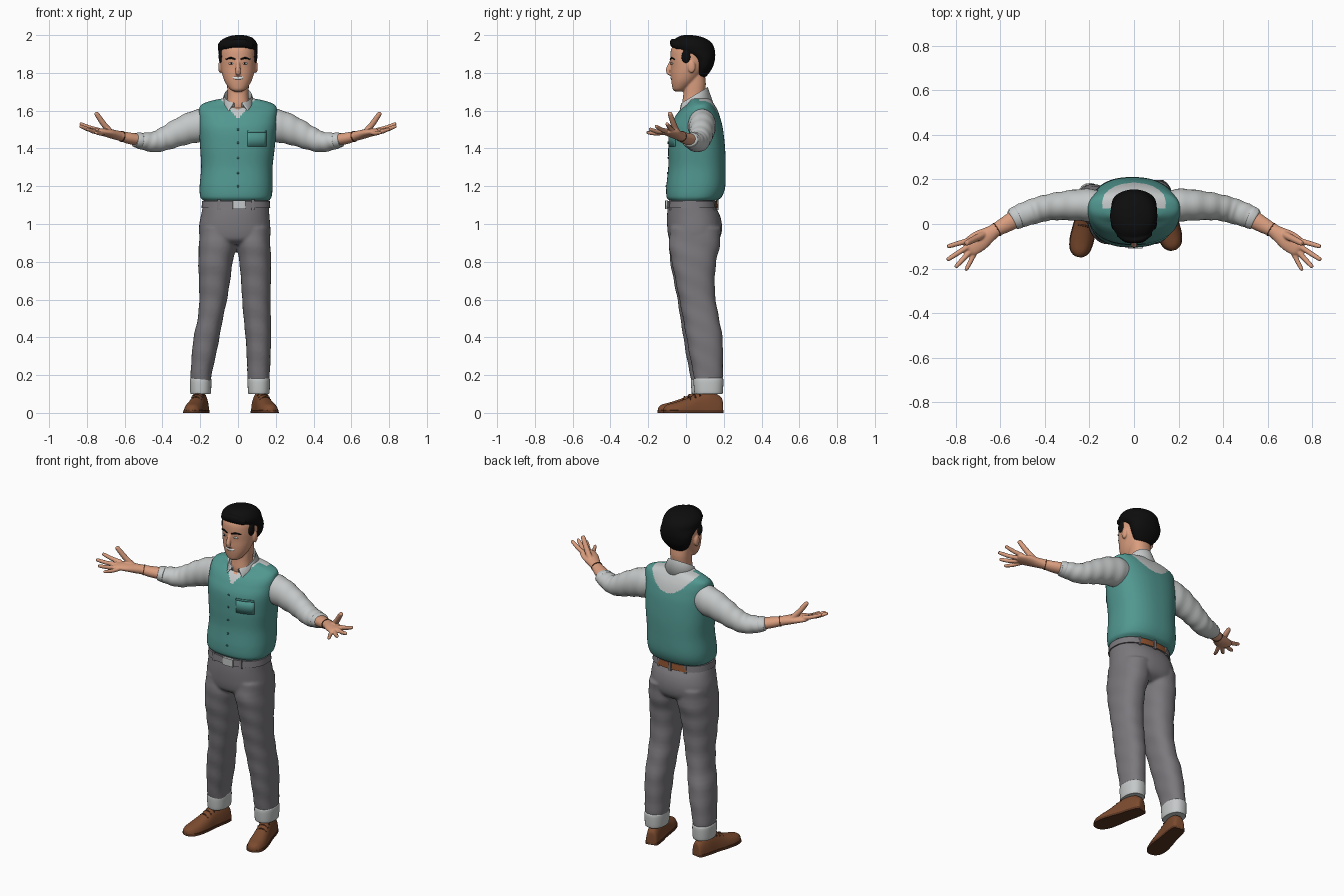
import bpy, bmesh, math
from mathutils import Vector


def mat(name, r, g, b):
    m = bpy.data.materials.new(name)
    m.diffuse_color = (r, g, b, 1)
    return m


TEAL = mat("vest_teal", .083, .31, .28)
DTEAL = mat("dark_teal", .035, .15, .135)
SHIRT = mat("shirt_grey", .56, .58, .58)
TROUSER = mat("trouser_grey", .20, .19, .205)
SKIN = mat("skin", .70, .34, .21)
HAIR = mat("hair_black", .004, .004, .004)
SHOE = mat("shoe_brown", .20, .07, .028)
SOLE = mat("sole_brown", .10, .035, .015)
WHITE = mat("white", .8, .8, .78)
BELT = mat("belt_brown", .27, .085, .03)


def spline(rows, sub):
    """Catmull-Rom interpolation of number rows."""
    out, n = [], len(rows)
    for i in range(n - 1):
        p = [rows[max(0, min(n - 1, i + k))] for k in (-1, 0, 1, 2)]
        for s in range(sub):
            t = s / sub
            out.append([.5 * (2 * b + (c - a) * t + (2 * a - 5 * b + 4 * c - d) * t * t
                              + (3 * b - a - 3 * c + d) * t ** 3) for a, b, c, d in zip(*p)])
    return out + [list(rows[-1])]


def oval(seg, n):
    pts = []
    for i in range(seg):
        t = 2 * math.pi * i / seg
        c, s = math.cos(t), math.sin(t)
        pts.append((math.copysign(abs(c) ** (2 / n), c), math.copysign(abs(s) ** (2 / n), s), t))
    return pts


def stack(rows, n=2.3, sub=4, seg=48, fold=0):
    """Level sections from rows of (z, x0, x1, y0, y1)."""
    out = []
    for z, x0, x1, y0, y1 in spline(rows, sub):
        ring = []
        for c, s, t in oval(seg, n):
            f = 1 + fold * math.sin(55 * z + 2 * math.sin(t) + t)
            ring.append(Vector(((x0 + x1) / 2 + f * c * (x1 - x0) / 2, (y0 + y1) / 2 + f * s * (y1 - y0) / 2, z)))
        out.append(ring)
    return out


def tube(rows, n=2, sub=4, seg=24, fold=0, low=-9, high=9):
    """Sections across a path of (x, y, z, side radius, upright radius)."""
    path, out = spline(rows, sub), []
    for i, (x, y, z, a, b) in enumerate(path):
        d = Vector(path[min(i + 1, len(path) - 1)][:3]) - Vector(path[max(i - 1, 0)][:3])
        d.normalize()
        u = Vector((0, 0, 1)).cross(d)
        u = u.normalized() if u.length > .05 else Vector((1, 0, 0))
        v = d.cross(u)
        ring = []
        for c, s, t in oval(seg, n):
            f = 1 + fold * math.sin(1.3 * i + 2 * math.sin(t))
            p = Vector((x, y, z)) + u * (a * c * f) + v * (b * s * f)
            p.z = max(low, min(high, p.z))
            ring.append(p)
        out.append(ring)
    return out


def build(name, parts, mats, rule=None, mirror=False, voxel=0, closed=True):
    bm = bmesh.new()
    for rings in parts:
        vs = [[bm.verts.new(p) for p in r] for r in rings]
        k = len(vs[0])
        for a, b in zip(vs, vs[1:]):
            for i in range(k if closed else k - 1):
                j = (i + 1) % k
                bm.faces.new((a[i], a[j], b[j], b[i]))
        if closed:
            bm.faces.new(vs[0])
            bm.faces.new(vs[-1])
    bmesh.ops.recalc_face_normals(bm, faces=bm.faces)
    if rule:
        for f in bm.faces:
            f.material_index = rule(f.calc_center_median())
    me = bpy.data.meshes.new(name)
    bm.to_mesh(me)
    bm.free()
    me.shade_smooth()
    me.set_sharp_from_angle(angle=math.radians(50))
    for m in mats:
        me.materials.append(m)
    ob = bpy.data.objects.new(name, me)
    bpy.context.collection.objects.link(ob)
    if voxel:
        r = ob.modifiers.new("Union", "REMESH")
        r.mode, r.voxel_size, r.use_smooth_shade = "VOXEL", voxel, True
        s = ob.modifiers.new("Soften", "SMOOTH")
        s.factor, s.iterations = .5, 3
    if mirror:
        ob.modifiers.new("Mirror", "MIRROR")
    return ob


def ball(x, y, z, a, b, c):
    return [[Vector((x + a * math.sin(p) * math.cos(t), y + b * math.sin(p) * math.sin(t), z + c * math.cos(p)))
             for t in [k * math.pi / 8 for k in range(16)]] for p in [.05 + k * 3.04 / 8 for k in range(9)]]


# vest with bare throat and the shirt showing in the front V and back scoop
def vest_rule(p):
    if p.y < .05 and p.z > 1.597 + 1.4 * abs(p.x):
        return 2
    edge = 1.55 + 5 * p.x ** 2 if p.y > .07 else 1.555 + 1.15 * abs(p.x)
    return 1 if p.z > edge else 0


build("vest", [stack([
    (1.125, -.185, .165, -.09, .165), (1.145, -.2, .178, -.103, .19), (1.20, -.203, .183, -.104, .208),
    (1.30, -.195, .183, -.094, .210), (1.40, -.2, .194, -.094, .207), (1.50, -.206, .204, -.088, .196),
    (1.56, -.207, .207, -.062, .182), (1.60, -.207, .207, -.034, .168), (1.63, -.195, .195, 0, .152),
    (1.65, -.15, .15, .015, .138), (1.663, -.09, .09, .02, .125), (1.668, -.05, .05, .03, .1)],
    n=2.4, sub=14, seg=200)], [TEAL, SHIRT, SKIN], vest_rule)


def chest(x, z, out):
    return Vector((x, .055 - .149 * (1 - abs(x / .202) ** 2.4) ** (1 / 2.4) - out, z))


# vest pocket and buttons
def plate(name, x0, x1, z0, z1, out, m):
    build(name, [[[chest(x0 + (x1 - x0) * i / 8, z, out) for i in range(9)] for z in (z0, (z0 + z1) / 2, z1)]],
          [m], closed=False).modifiers.new("Thick", "SOLIDIFY").thickness = .005


plate("chest_pocket", .05, .15, 1.41, 1.485, .001, TEAL)
plate("pocket_trim", .05, .15, 1.485, 1.495, .002, TEAL)
build("buttons", [ball(0, y, z, .006, .004, .006) for y, z in
                  ((-.089, 1.5), (-.095, 1.43), (-.094, 1.35), (-.097, 1.27), (-.104, 1.2))], [DTEAL])

# shirt collar
rows = [[], [], []]
for i in range(41):
    t = math.radians(-165 + 330 * i / 40)
    f = (1 - math.cos(t)) / 2
    for row, (k, rx, ry, z) in zip(rows, ((1, .07, .066, 1.62), (1, .073, .07, 1.725 - .085 * f),
                                          (.82, .1, .098 + .02 * f, 1.645 - .07 * f * f))):
        row.append(Vector((rx * math.sin(k * t), .045 + ry * math.cos(k * t), z)))
build("collar", [rows], [SHIRT], closed=False).modifiers.new("Thick", "SOLIDIFY").thickness = .006

# sleeves, cuffs, forearms with hands, wristbands
build("sleeve", [tube([
    (.13, .08, 1.535, .065, .075), (.21, .085, 1.52, .073, .085), (.30, .083, 1.49, .066, .075),
    (.38, .075, 1.455, .059, .063), (.44, .06, 1.435, .057, .055), (.50, .04, 1.438, .053, .046),
    (.545, .022, 1.445, .046, .037)], fold=.025, sub=6, seg=32)], [SHIRT], mirror=True)
build("sleeve_cuff", [tube([(.515, .033, 1.441, .047, .04), (.522, .03, 1.442, .052, .043),
                            (.542, .02, 1.445, .047, .038), (.548, .017, 1.446, .04, .032)])], [SHIRT], mirror=True)


def finger(base, tip, r, lift):
    mid = (Vector(base) + Vector(tip)) / 2 + Vector((0, 0, lift))
    end = Vector(tip) + (Vector(tip) - mid).normalized() * .005
    return tube([(*base, r, r), (*mid, r * .95, r * .95), (*tip, r * .75, r * .75), (*end, r * .3, r * .3)], seg=12)


hand = [tube([(.52, .03, 1.444, .042, .033), (.58, -.005, 1.455, .036, .03), (.62, -.027, 1.465, .031, .026),
              (.65, -.047, 1.472, .036, .025), (.69, -.073, 1.482, .046, .022), (.73, -.1, 1.488, .044, .017),
              (.745, -.11, 1.49, .034, .011)]),
        finger((.735, -.072, 1.497), (.832, -.1, 1.53), .0125, -.004),
        finger((.735, -.095, 1.492), (.833, -.158, 1.517), .0125, -.006),
        finger((.725, -.113, 1.487), (.797, -.19, 1.502), .0125, -.006),
        finger((.71, -.123, 1.482), (.752, -.204, 1.484), .0115, -.004),
        finger((.67, -.045, 1.482), (.75, -.085, 1.585), .0165, -.006)]
build("hand", hand, [SKIN], mirror=True, voxel=.004)
build("wristband", [tube([(.612, -.023, 1.463, .033, .029), (.617, -.026, 1.464, .033, .029)])], [SOLE], mirror=True)

# trousers
hips = stack([(1.135, -.18, .16, -.088, .155), (1.10, -.185, .163, -.095, .152), (1.05, -.195, .166, -.1, .178),
              (1.0, -.205, .17, -.1, .19), (.95, -.206, .172, -.096, .188), (.915, -.195, .16, -.085, .17),
              (.89, -.14, .11, -.05, .13)], n=2.3)
leg_a = [(.98, -.2, -.01, -.085, .178), (.88, -.207, -.014, -.09, .175), (.8, -.21, -.028, -.083, .16),
         (.7, -.207, -.042, -.065, .148), (.6, -.205, -.058, -.045, .145), (.5, -.213, -.08, -.03, .152),
         (.4, -.235, -.098, -.014, .17), (.3, -.245, -.118, .002, .178), (.2, -.251, -.14, .022, .178),
         (.13, -.248, -.142, .035, .172)]
leg_b = [(.98, -.02, .168, -.085, .185), (.88, -.008, .172, -.09, .178), (.8, .007, .175, -.075, .16),
         (.7, .016, .174, -.055, .152), (.6, .022, .172, -.035, .157), (.5, .03, .174, -.016, .175),
         (.4, .04, .175, .002, .193), (.3, .046, .172, .02, .196), (.2, .05, .168, .04, .195),
         (.13, .055, .163, .05, .188)]
build("trousers", [hips, stack(leg_a, fold=.015), stack(leg_b, fold=.015)], [TROUSER], voxel=.008)
for x0, x1, y0, y1 in ((-.253, -.143, .03, .18), (.053, .167, .044, .195)):
    build("trouser_cuff", [stack([(.1, x0 + .006, x1 - .006, y0 + .006, y1 - .006), (.108, x0, x1, y0, y1),
                                  (.175, x0 - .002, x1 + .002, y0 - .004, y1 + .003),
                                  (.185, x0 + .005, x1 - .005, y0 + .005, y1 - .005)])], [SHIRT])

# belt, buckle and belt loops
build("belt", [stack([(1.085, -.193, .171, -.104, .168), (1.122, -.19, .168, -.1, .164)], n=2.3)],
      [TROUSER, BELT], lambda p: 1 if p.y > .1 and abs(p.x + .01) < .1 else 0)
build("buckle", [stack([(1.08, -.028, .04, -.11, -.095), (1.125, -.028, .04, -.11, -.095)], n=6)], [SHIRT])
build("belt_loops", [stack([(1.075, x - .008, x + .008, y - .006, y + .006),
                            (1.13, x - .008, x + .008, y - .006, y + .006)], n=6, seg=16)
                     for x, y in ((-.1, -.085), (.08, -.085), (-.1, .148), (.08, .148), (-.01, .166))], [TROUSER])

# shoes with soles and laces
PROFILE = [(0, .02, .06), (.03, .034, .085), (.2, .041, .115), (.4, .043, .108), (.58, .049, .08),
           (.78, .051, .058), (.92, .041, .046), (.98, .024, .034), (1, .01, .022)]
for heel, toe in ((Vector((-.185, .17, 0)), Vector((-.25, -.148, 0))), (Vector((.1, .192, 0)), Vector((.178, -.118, 0)))):
    at = [(*heel.lerp(toe, t), w, h) for t, w, h in PROFILE]
    build("shoe", [tube(at, n=2.4, seg=32, low=.004)], [SHOE])
    build("sole", [tube([(x, y, z, w * 1.07, h) for x, y, z, w, h in at], n=2.4, seg=32, low=0, high=.014)], [SOLE])
    side = Vector((0, 0, 1)).cross(toe - heel).normalized()
    laces = []
    for t, h in ((.4, .107), (.48, .097), (.56, .085)):
        c = heel.lerp(toe, t)
        laces.append(tube([(*(c + side * k * .03 + Vector((0, 0, h - abs(k) * .017))), .004, .004)
                           for k in (-1, 0, 1)], seg=8))
    build("laces", laces, [SOLE])

# neck, head, ears and nose
neck = stack([(1.56, -.065, .065, 0, .11), (1.62, -.062, .062, -.02, .105), (1.68, -.056, .056, -.015, .1),
              (1.74, -.058, .058, -.01, .105), (1.79, -.06, .06, 0, .1)])
head = stack([(1.702, -.02, .02, -.058, -.02), (1.713, -.042, .042, -.07, .005), (1.75, -.068, .068, -.077, .05),
              (1.79, -.083, .083, -.08, .085), (1.83, -.091, .091, -.08, .11), (1.88, -.094, .094, -.083, .125),
              (1.93, -.09, .09, -.077, .125), (1.965, -.065, .065, -.045, .09), (1.975, -.02, .02, 0, .04)], n=2.1)
nose = tube([(0, -.07, 1.875, .008, .008), (0, -.083, 1.85, .009, .01), (0, -.095, 1.815, .014, .012),
             (0, -.092, 1.797, .014, .009), (0, -.078, 1.79, .008, .005)])
ears = [ball(s * .095, .03, 1.832, .01, .02, .033) for s in (-1, 1)]
build("head", [neck, head, nose] + ears, [SKIN], voxel=.005)

# hair with sideburns and a swept front lock
hair = [stack([(1.772, -.03, .03, .06, .095), (1.79, -.06, .06, .05, .115), (1.83, -.088, .088, .045, .142),
               (1.87, -.098, .098, .035, .153), (1.895, -.102, .102, .0, .155), (1.92, -.105, .104, -.06, .153),
               (1.945, -.107, .104, -.078, .145), (1.967, -.095, .095, -.072, .128),
               (1.985, -.07, .078, -.052, .098), (1.996, -.038, .05, -.03, .06), (2.0, -.01, .025, -.01, .03)], n=2.05)]
hair += [ball(s * .09, .0, 1.885, .013, .026, .035) for s in (-1, 1)]
hair.append(tube([(-.07, -.045, 1.94, .012, .016), (-.03, -.068, 1.955, .014, .02), (.03, -.068, 1.958, .014, .022),
                  (.075, -.042, 1.94, .012, .016)]))
build("hair", hair, [HAIR], voxel=.005)

# eyes, brows and smile
build("eye_whites", [ball(.037, -.074, 1.85, .014, .007, .006)], [WHITE], mirror=True)
build("irises", [ball(.036, -.079, 1.85, .005, .004, .005)], [HAIR], mirror=True)
build("brows", [tube([(.014, -.083, 1.872, .004, .004), (.04, -.077, 1.879, .004, .005),
                      (.064, -.061, 1.872, .003, .003)], seg=10)], [HAIR], mirror=True)
build("teeth", [tube([(-.036, -.064, 1.783, .003, .002), (-.018, -.075, 1.774, .005, .008),
                      (.018, -.075, 1.774, .005, .008), (.036, -.064, 1.783, .003, .002)], seg=12)], [WHITE])
